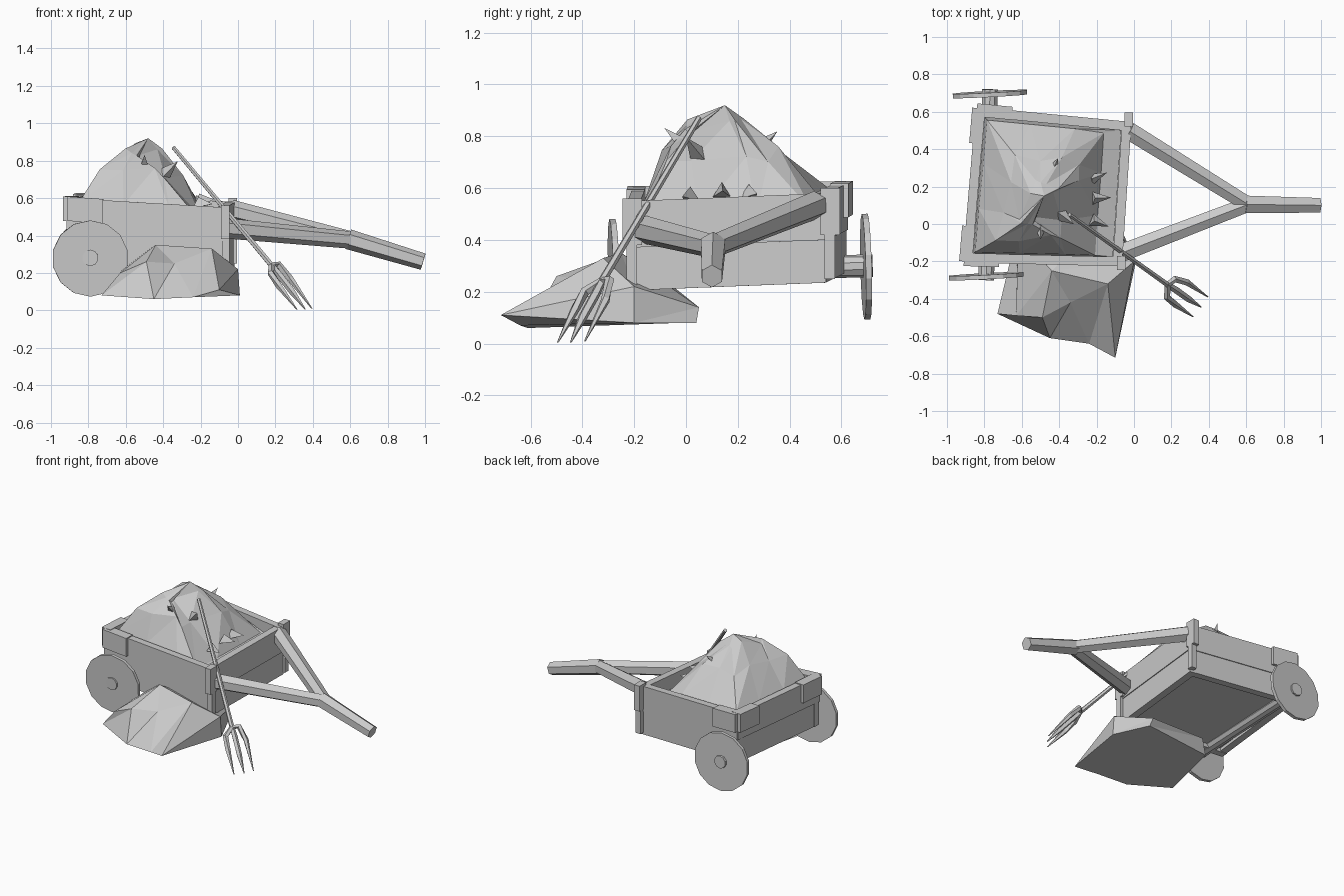
import bpy, bmesh, random
from mathutils import Vector as V

random.seed(4)
if "Cube" in bpy.data.objects:
    bpy.data.objects.remove(bpy.data.objects["Cube"])

GREY = (0.6, 0.6, 0.6, 1)
mat = bpy.data.materials.new("plain grey")
mat.use_nodes = True
mat.diffuse_color = GREY
mat.node_tree.nodes["Principled BSDF"].inputs["Base Color"].default_value = GREY
UP = V((0, 0, 1))


def add(name, verts, faces):
    mesh = bpy.data.meshes.new(name)
    mesh.from_pydata([tuple(v) for v in verts], [], faces)
    bm = bmesh.new()
    bm.from_mesh(mesh)
    bmesh.ops.recalc_face_normals(bm, faces=bm.faces)
    bm.to_mesh(mesh)
    bm.free()
    mesh.materials.append(mat)
    ob = bpy.data.objects.new(name, mesh)
    bpy.context.collection.objects.link(ob)
    return ob


def loft(name, rings):
    """Skin equal closed rings and cap both ends."""
    n = len(rings[0])
    faces = [(k * n + i, k * n + (i + 1) % n, k * n + n + (i + 1) % n, k * n + n + i)
             for k in range(len(rings) - 1) for i in range(n)]
    last = (len(rings) - 1) * n
    faces += [tuple(range(n))[::-1], tuple(range(last, last + n))]
    return add(name, [p for r in rings for p in r], faces)


def circle_points(sides, radius):
    bm = bmesh.new()
    bmesh.ops.create_circle(bm, segments=sides, radius=radius)
    pts = [v.co.copy() for v in bm.verts]
    bm.free()
    return pts


def tube(name, path, radii, sides=6):
    path = [V(p) for p in path]
    rings = []
    for i, p in enumerate(path):
        d = path[min(i + 1, len(path) - 1)] - path[max(i - 1, 0)]
        q = d.to_track_quat('Z', 'Y')
        rings.append([p + q @ c for c in circle_points(sides, radii[i])])
    return loft(name, rings)


def plank(name, a, b, height, thick, out=0.0):
    """Board hanging down from edge a-b, thickened to the inside."""
    a, b = V(a), V(b)
    side = (b - a).cross(UP).normalized()
    ends = []
    for p in (a, b):
        o, i = p + side * out, p + side * (out - thick)
        ends.append([o, i, i - UP * height, o - UP * height])
    return loft(name, ends)


def mound(name, rings, tip):
    """Faceted heap: rings from the bottom up, closed by a peak."""
    n = len(rings[0])
    verts = [p for r in rings for p in r] + [tip]
    faces = [tuple(range(n))]
    for k in range(len(rings) - 1):
        for i in range(n):
            a, b = k * n + i, k * n + (i + 1) % n
            faces += [(a, b, b + n), (a, b + n, a + n)]
    top = (len(rings) - 1) * n
    faces += [(top + i, top + (i + 1) % n, len(verts) - 1) for i in range(n)]
    return add(name, verts, faces)


# Cart body, slightly skewed and tilted
corners = [V(c) for c in ((-.91, -.2, .6), (-.07, -.22, .55),
                          (-.02, .54, .58), (-.84, .62, .62))]
names = ["right_side", "front_end", "left_side", "rear_end"]
for i, name in enumerate(names):
    a, b = corners[i], corners[(i + 1) % 4]
    plank(name + "_upper_board", a, b, .18, .05, .006)
    plank(name + "_lower_board", a - UP * .175, b - UP * .175, .17, .05)
centre = sum(corners, V()) / 4
floor = [c.lerp(centre, .06) - UP * .32 for c in corners]
loft("floor", [floor, [p + UP * .04 for p in floor]])

# Corner posts at the pulling end: a wide block over a narrow one
for name, x, y, top in (("right_post", -.065, -.21, .56), ("left_post", -.025, .555, .6)):
    plank(name + "_block", (x, y - .035, top), (x, y + .04, top), .18, .045, .02)
    plank(name + "_foot", (x, y - .02, top - .18), (x, y + .02, top - .18), .17, .04, .02)

# Corner brackets at the wheel end
for name, c, d, e in (("right_bracket", corners[0], corners[1], corners[3]),
                      ("left_bracket", corners[3], corners[0], corners[2])):
    c = c + UP * .008
    to_d, to_e = (d - c).normalized() * .19, (e - c).normalized() * .19
    plank(name + "_a", c, c + to_d, .13, .07, .025)
    plank(name + "_b", c + to_e, c, .13, .07, .025)

# Axle and wheels
hub_r, hub_l = V((-.79, -.3, .28)), V((-.77, .72, .3))
tube("axle", [hub_r, hub_l], [.044, .044], 10)
for name, hub, y in (("right_wheel", hub_r, -.279), ("left_wheel", hub_l, .695)):
    lean = V((-.0006, .0115, .0003))
    mid = V((hub.x, y, hub.z - .003))
    tube(name, [mid - lean, mid + lean], [.204, .204], 14)

# Pull handle
joint = V((.61, .105, .375))
tube("right_shaft", [(-.08, -.16, .44), joint], [.055, .046])
tube("left_shaft", [(-.03, .5, .535), joint], [.055, .046])
tube("pull_bar", [joint - V((.02, 0, -.005)), (.99, .1, .26)], [.054, .045])

# Hay load: rings run from the box walls up to a ridge
peak_a, peak_b = V((-.58, .03, .88)), V((-.48, .15, .92))
rim = []
for i in range(4):
    a, b = (corners[(i + j) % 4].lerp(centre, .11) for j in (0, 1))
    rim += [a, a.lerp(b, .33), a.lerp(b, .67)]
rings = [[p - UP * .1 for p in rim]]
for t, near_lift, far_lift in ((.04, .0, .0), (.48, .64, .52), (.85, .95, .93)):
    ring = []
    for p in rim:
        near = p.y < .2
        peak = peak_a if near else peak_b
        q = p.lerp(peak, t)
        q.z = p.z - .02 + (peak.z - p.z) * (near_lift if near else far_lift)
        if p.x > -.2:
            q.x -= .08 * (1 - t)
            q.z -= .05 * (1 - t)
        if t > .1:
            q += V([random.uniform(-.025, .025) for _ in range(3)])
        ring.append(q)
    rings.append(ring)
mound("hay_load", rings, peak_b)

# Loose tufts sticking out of the hay
tufts = [(-.5, -.05, .78), (-.42, .32, .77), (-.17, .0, .55), (-.16, .14, .57),
         (-.18, .26, .56), (-.35, .02, .75)]
for i, t in enumerate(tufts):
    p = V(t)
    out = (p - V((-.5, .13, .66))).normalized()
    q = out.to_track_quat('Z', 'Y')
    base = [p - out * .06 + q @ c for c in circle_points(3, .04)]
    mound("hay_tuft_%d" % i, [base], p + out * .04 + UP * .03)

# Fallen hay heap on the ground
low = [(-.73, -.48, .08), (-.45, -.61, .06), (-.24, -.64, .07), (-.1, -.715, .11),
       (.01, -.2, .08), (-.1, .04, .08), (-.62, -.02, .08)]
high = [(-.63, -.49, .2), (-.49, -.5, .26), (-.34, -.42, .25), (-.14, -.32, .33),
        (0, -.2, .22), (-.12, .05, .14), (-.62, -.05, .22)]
mound("fallen_hay", [[V(p) for p in r] for r in (low, high)], V((-.44, -.25, .35)))

# Hay fork
neck = V((.18, -.325, .24))
tube("fork_handle", [(-.345, .05, .87), neck], [.012, .016])
tines = {"right": [(.175, -.39, .2), (.22, -.43, .13), (.315, -.495, .005)],
         "middle": [(.22, -.35, .19), (.29, -.4, .1), (.36, -.445, .005)],
         "left": [(.215, -.295, .245), (.28, -.31, .17), (.395, -.39, .01)]}
for name, path in tines.items():
    tube(name + "_tine", [neck] + path, [.016, .019, .018, .003], 5)
